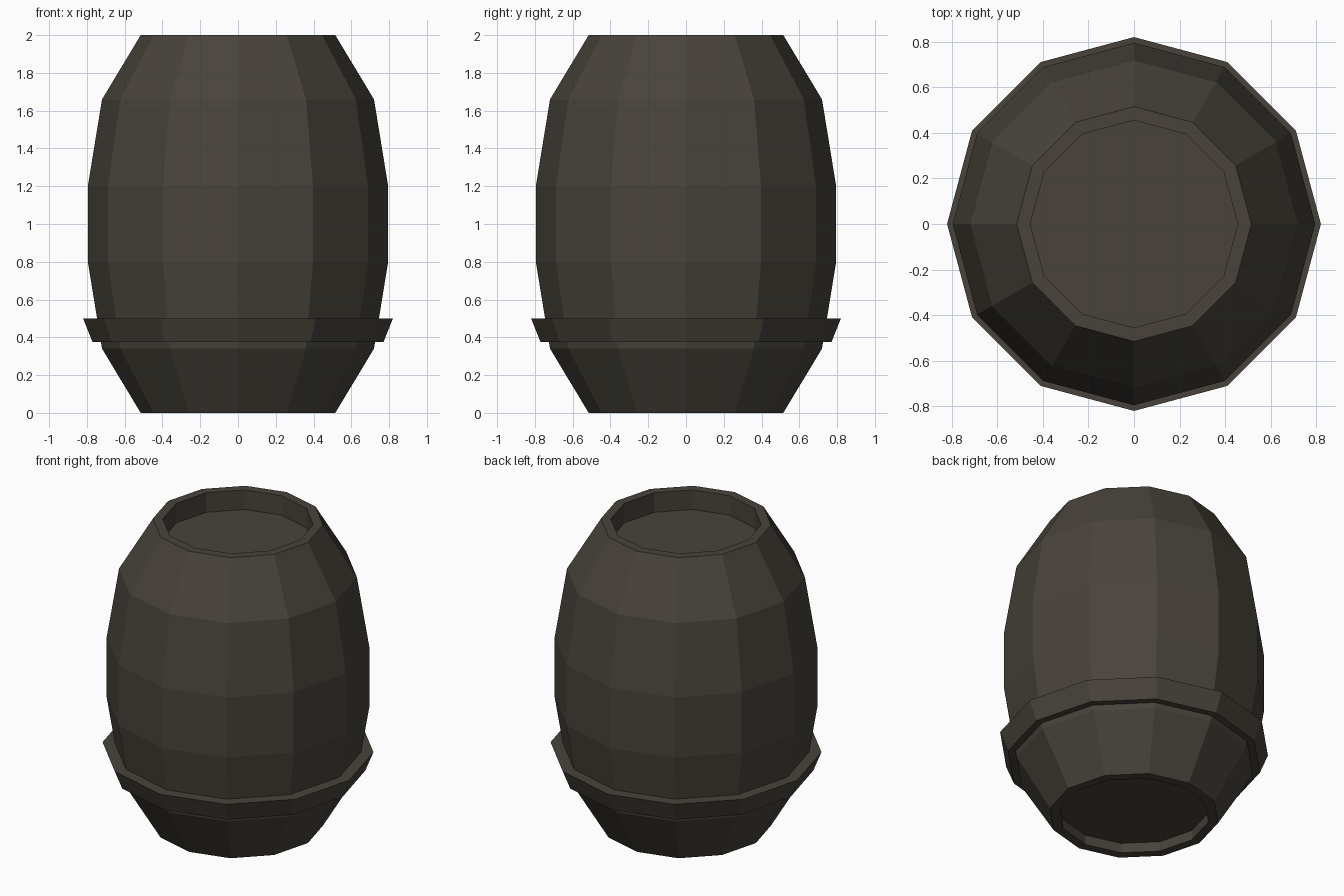
import bpy
import bmesh
from math import cos, sin, tau

if "Cube" in bpy.data.objects:
    bpy.data.objects.remove(bpy.data.objects["Cube"], do_unlink=True)

SIDES = 12

# Single dark wood colour
wood = bpy.data.materials.new("dark_wood")
wood.use_nodes = True
colour = (0.065, 0.057, 0.044, 1)
wood.diffuse_color = colour
bsdf = wood.node_tree.nodes["Principled BSDF"]
bsdf.inputs["Base Color"].default_value = colour
bsdf.inputs["Roughness"].default_value = 0.9


def lathe(name, profile, closed=False):
    """Turn a (radius, height) profile around z; open ends get caps."""
    bm = bmesh.new()
    rings = [[bm.verts.new((r * cos(tau * i / SIDES), r * sin(tau * i / SIDES), z))
              for i in range(SIDES)] for r, z in profile]
    pairs = list(zip(rings, rings[1:]))
    if closed:
        pairs.append((rings[-1], rings[0]))
    else:
        bm.faces.new(rings[0])
        bm.faces.new(rings[-1])
    for low, high in pairs:
        for i in range(SIDES):
            j = (i + 1) % SIDES
            bm.faces.new((low[i], low[j], high[j], high[i]))
    bmesh.ops.recalc_face_normals(bm, faces=bm.faces)
    mesh = bpy.data.meshes.new(name)
    bm.to_mesh(mesh)
    bm.free()
    mesh.materials.append(wood)
    obj = bpy.data.objects.new(name, mesh)
    bpy.context.collection.objects.link(obj)
    return obj


# Bulging body with a recessed lid and a shallower recessed base
lathe("barrel_body", [
    (0.455, 0.065), (0.455, 0), (0.515, 0), (0.72, 0.34), (0.795, 0.8),
    (0.795, 1.2), (0.72, 1.66), (0.515, 2), (0.455, 2), (0.455, 1.87)])

# Flared hoop around the lower body
lathe("lower_hoop", [(0.71, 0.375), (0.77, 0.375), (0.82, 0.5), (0.73, 0.5)], closed=True)
